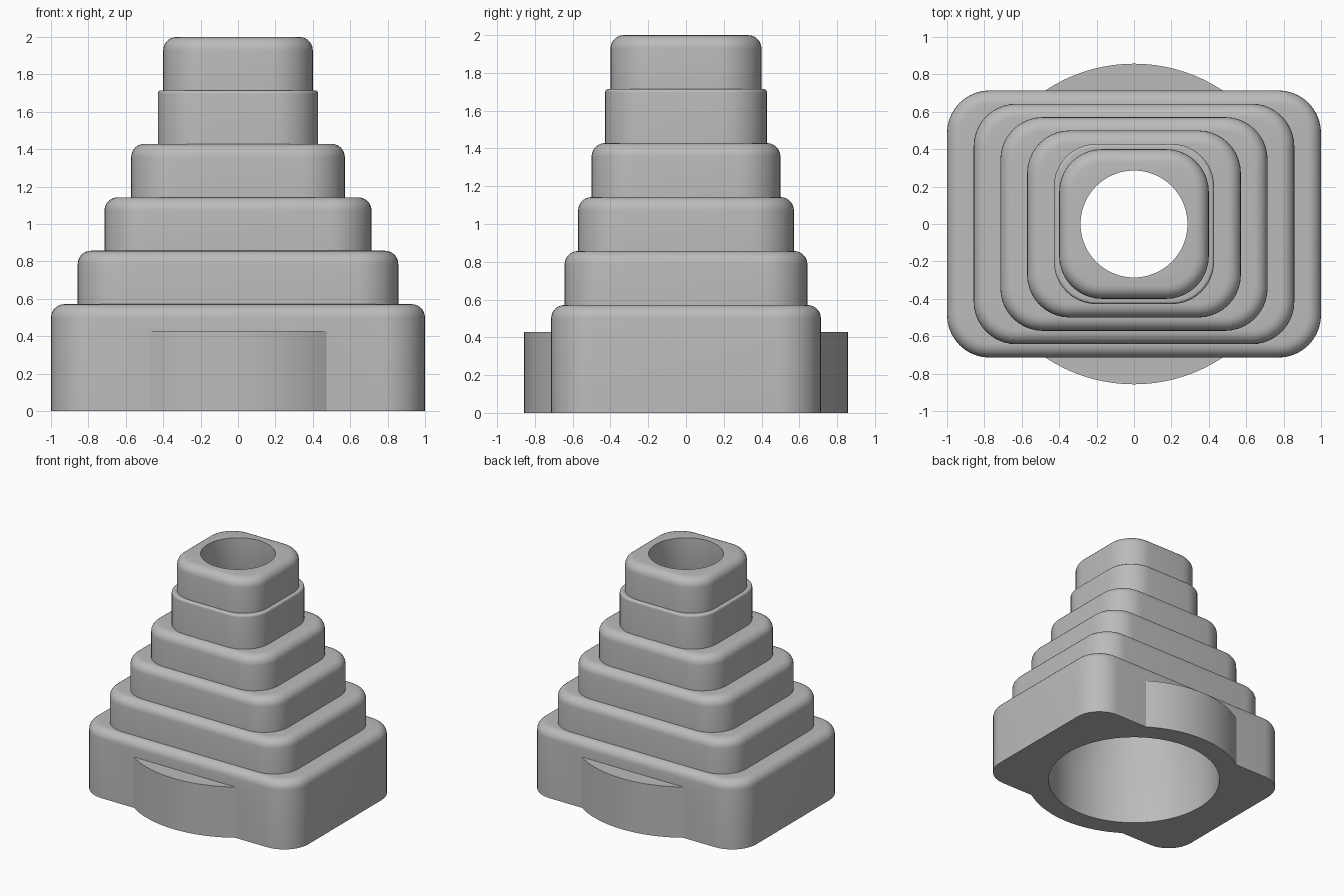
import bpy
import bmesh
import math

cube = bpy.data.objects.get("Cube")
if cube:
    bpy.data.objects.remove(cube, do_unlink=True)

U = 1 / 35           # one design unit
CORNER = 8 * U       # plan radius of every tier
SEGMENTS = 10

grey = bpy.data.materials.new("plain grey")
grey.use_nodes = True
colour = (0.5, 0.5, 0.5, 1)
grey.diffuse_color = colour
grey.node_tree.nodes["Principled BSDF"].inputs["Base Color"].default_value = colour


def rounded_rect(hx, hy, radius):
    """Counter-clockwise outline with rounded corners."""
    points = []
    for i, (sx, sy) in enumerate([(1, 1), (-1, 1), (-1, -1), (1, -1)]):
        for k in range(SEGMENTS + 1):
            a = math.pi / 2 * (i + k / SEGMENTS)
            points.append((sx * (hx - radius) + radius * math.cos(a),
                           sy * (hy - radius) + radius * math.sin(a)))
    return points


def circle(radius, count=96):
    return [(radius * math.cos(math.tau * k / count),
             radius * math.sin(math.tau * k / count)) for k in range(count)]


def loft(name, sections):
    """Closed solid through a stack of (outline, z) sections."""
    bm = bmesh.new()
    rings = [[bm.verts.new((x, y, z)) for x, y in outline] for outline, z in sections]
    for low, high in zip(rings, rings[1:]):
        for k in range(len(low)):
            n = (k + 1) % len(low)
            bm.faces.new((low[k], low[n], high[n], high[k]))
    bm.faces.new(rings[0][::-1])
    bm.faces.new(rings[-1])
    mesh = bpy.data.meshes.new(name)
    bm.to_mesh(mesh)
    bm.free()
    mesh.materials.append(grey)
    obj = bpy.data.objects.new(name, mesh)
    bpy.context.collection.objects.link(obj)
    return obj


# Stepped body: half width, half depth, top height, top edge rounding
tiers = [(35, 25, 20, 2.5), (30, 22.5, 30, 2.5), (25, 20, 40, 2.5),
         (20, 17.5, 50, 2.5), (15, 15, 60, 0.6), (14, 14, 70, 2.5)]
sections = []
base = 0
for hx, hy, top, edge in tiers:
    hx, hy, top, edge = hx * U, hy * U, top * U, edge * U
    sections.append((rounded_rect(hx, hy, CORNER), base))
    for k in range(7):
        a = math.pi / 2 * k / 6
        inset = edge * (1 - math.cos(a))
        sections.append((rounded_rect(hx - inset, hy - inset, CORNER - inset),
                         top - edge + edge * math.sin(a)))
    base = top
body = loft("stepped_body", sections)

# Round collar bulging from the front and back of the base
collar = loft("base_collar", [(circle(30 * U), 0), (circle(30 * U), 15 * U)])

# Bore: wide socket below, tapering to the round outlet
bore = loft("bore_cutter", [(circle(r * U), z * U) for r, z in
                            [(24, -2), (24, 15), (10, 60), (10, 72)]])

bpy.ops.object.select_all(action="DESELECT")
body.select_set(True)
bpy.context.view_layer.objects.active = body
for tool, operation in [(collar, "UNION"), (bore, "DIFFERENCE")]:
    tool.hide_render = True
    mod = body.modifiers.new(tool.name, "BOOLEAN")
    mod.object = tool
    mod.operation = operation
    mod.solver = "EXACT"
    bpy.ops.object.modifier_apply(modifier=mod.name)
    bpy.data.objects.remove(tool, do_unlink=True)

bpy.ops.object.shade_smooth_by_angle(angle=math.radians(30))
